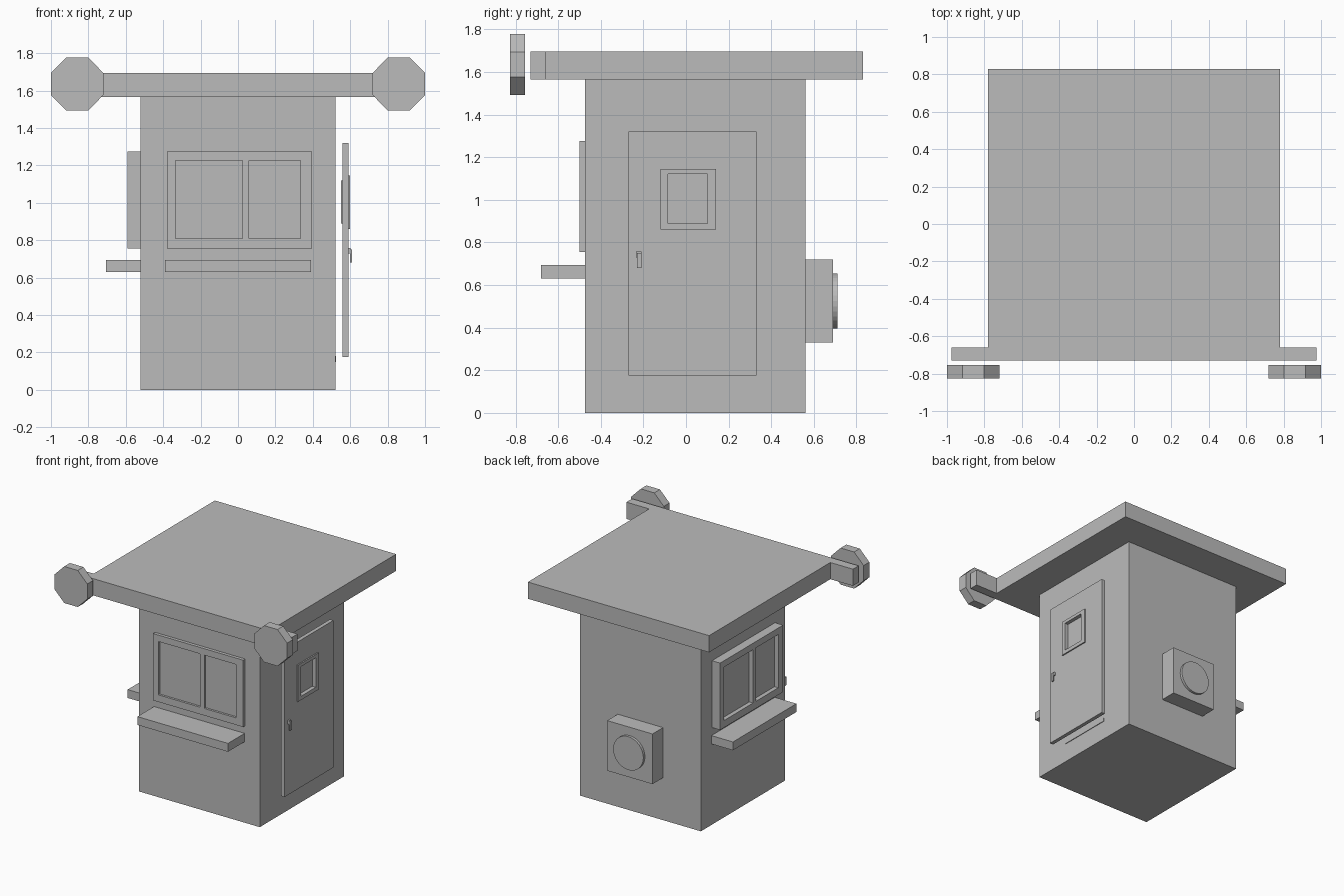
import bpy, bmesh, math

if "Cube" in bpy.data.objects:
    bpy.data.objects.remove(bpy.data.objects["Cube"])

grey = bpy.data.materials.new("plain grey")
grey.diffuse_color = (0.5, 0.5, 0.5, 1)
grey.use_nodes = True
grey.node_tree.nodes["Principled BSDF"].inputs["Base Color"].default_value = grey.diffuse_color


def finish(name, bm):
    bmesh.ops.recalc_face_normals(bm, faces=bm.faces[:])
    mesh = bpy.data.meshes.new(name)
    bm.to_mesh(mesh)
    bm.free()
    mesh.materials.append(grey)
    obj = bpy.data.objects.new(name, mesh)
    bpy.context.collection.objects.link(obj)
    return obj


def add_box(bm, x, y, z):
    made = bmesh.ops.create_cube(bm, size=1)["verts"]
    for v in made:
        for i, (lo, hi) in enumerate((x, y, z)):
            v.co[i] = lo if v.co[i] < 0 else hi


def box(name, x, y, z):
    bm = bmesh.new()
    add_box(bm, x, y, z)
    return finish(name, bm)


def prism(name, outline, y0, y1):
    """Extrude an (x, z) outline along y."""
    bm = bmesh.new()
    face = bm.faces.new([bm.verts.new((x, y0, z)) for x, z in outline])
    ext = bmesh.ops.extrude_face_region(bm, geom=[face])["geom"]
    for v in ext:
        if isinstance(v, bmesh.types.BMVert):
            v.co.y = y1
    return finish(name, bm)


def framed_panel(name, us, zs, holes, depth, recess, place):
    """Slab with recessed panes; holes are cells of the us/zs grid, place maps (u, d, z) to space."""
    bm = bmesh.new()
    for i in range(len(us) - 1):
        for j in range(len(zs) - 1):
            top = depth - recess if (i, j) in holes else depth
            add_box(bm, us[i:i + 2], (0, top), zs[j:j + 2])
    bmesh.ops.remove_doubles(bm, verts=bm.verts[:], dist=1e-5)
    # drop the doubled walls between cells
    seen = {}
    for f in bm.faces:
        key = tuple(round(c, 4) for c in f.calc_center_median())
        seen.setdefault(key, []).append(f)
    bmesh.ops.delete(bm, geom=[f for fs in seen.values() if len(fs) > 1 for f in fs], context='FACES')
    for v in bm.verts:
        v.co = place(*v.co)
    obj = finish(name, bm)
    # merge coplanar cells into clean frame faces
    bm = bmesh.new()
    bm.from_mesh(obj.data)
    bmesh.ops.dissolve_limit(bm, angle_limit=0.01, verts=bm.verts[:], edges=bm.edges[:])
    bm.to_mesh(obj.data)
    bm.free()
    return obj


# Booth body and roof with its wide front beam
box("booth_body", (-.52, .52), (-.475, .56), (0, 1.565))
prism_top = [(-.78, -.66), (-.975, -.66), (-.975, -.73), (.975, -.73),
             (.975, -.66), (.78, -.66), (.78, .83), (-.78, .83)]
roof = prism("roof", prism_top, 1.565, 1.695)
for v in roof.data.vertices:
    v.co = (v.co.x, v.co.z, v.co.y)
roof.data.flip_normals()

# Octagonal end plates in front of the beam
for side, label in ((-1, "left"), (1, "right")):
    pts = [(side * .86 + .152 * math.cos(math.radians(22.5 + 45 * k)),
            1.635 + .154 * math.sin(math.radians(22.5 + 45 * k))) for k in range(8)]
    prism("octagon_plate_" + label, pts, -.825, -.755)

# Sliding windows on the front and left walls
us = [-.38, -.335, .025, .06, .335, .395]
zs = [.755, .81, 1.225, 1.275]
panes = {(1, 1), (3, 1)}
framed_panel("front_window", us, zs, panes, .025, .017, lambda u, d, z: (u, -.475 - d, z))
framed_panel("left_window", us, zs, panes, .07, .033, lambda u, d, z: (-.52 - d, .043 - u, z))

# Counters under the windows
box("front_counter", (-.39, .39), (-.68, -.475), (.63, .695))
box("left_counter", (-.705, -.52), (-.35, .43), (.63, .695))

# Door standing off the right wall, with a small window
framed_panel("door", [-.27, -.085, .10, .33], [.175, .89, 1.12, 1.32], {(1, 1)}, .03, .02,
             lambda u, d, z: (.56 + d, u, z))
bm = bmesh.new()
add_box(bm, (.59, .60), (-.12, -.085), (.86, 1.145))
add_box(bm, (.59, .60), (.10, .14), (.86, 1.145))
add_box(bm, (.59, .60), (-.085, .10), (.86, .89))
add_box(bm, (.59, .60), (-.085, .10), (1.12, 1.145))
finish("door_window_trim", bm)
box("door_window_back", (.55, .56), (-.085, .10), (.89, 1.12))
box("door_threshold", (.52, .525), (-.17, .27), (.15, .18))

# Door handle
box("handle_stem", (.59, .602), (-.235, -.208), (.73, .757))
box("handle_lever", (.60, .61), (-.23, -.21), (.68, .75))

# Cooling unit on the back wall with a round fan cover
box("cooling_unit", (-.195, .195), (.56, .69), (.33, .72))
circle = [(.13 * math.cos(math.tau * k / 32), .525 + .13 * math.sin(math.tau * k / 32)) for k in range(32)]
prism("fan_cover", circle, .69, .71)
